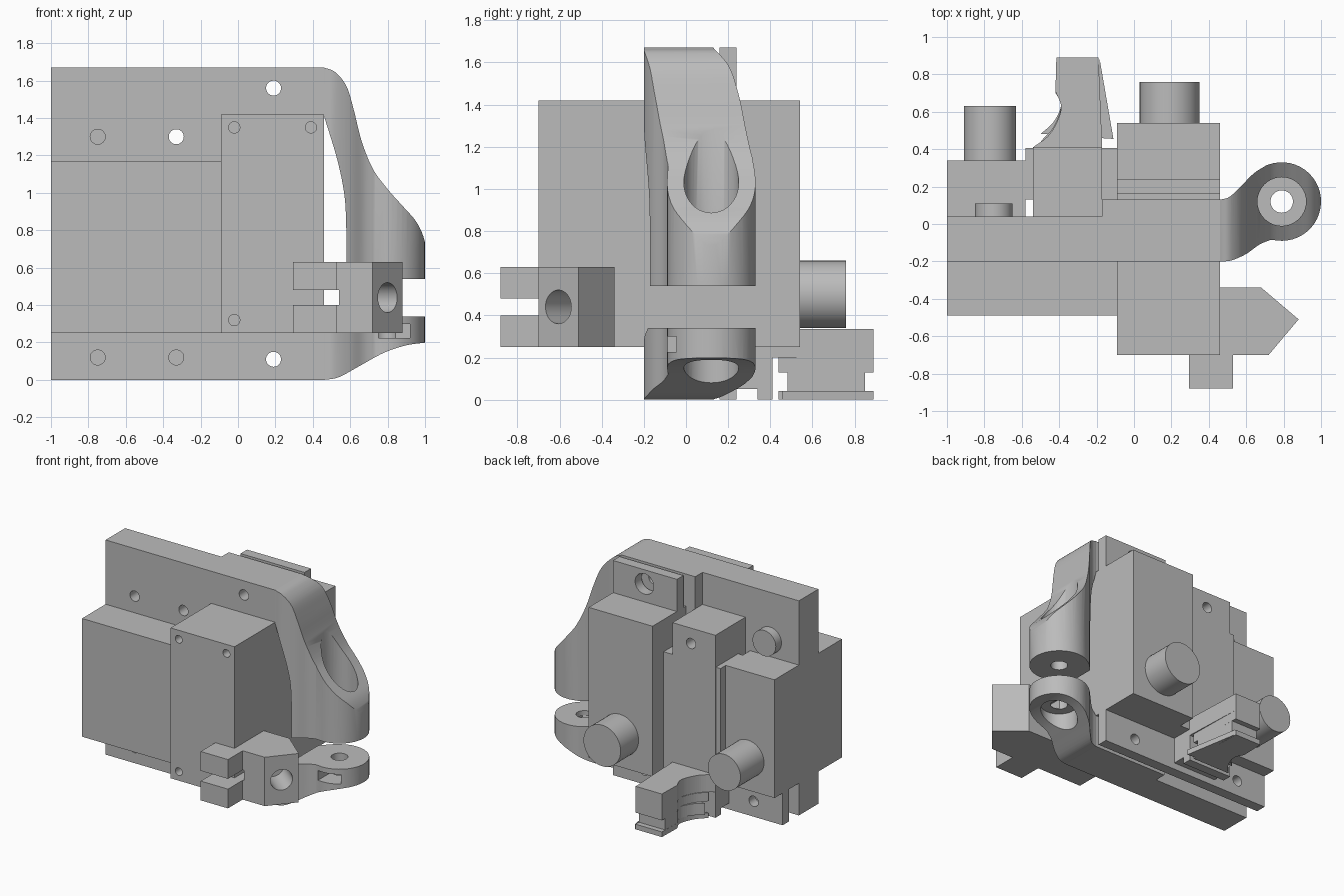
import bpy, bmesh, math
from mathutils import Vector, Matrix

if "Cube" in bpy.data.objects:
    bpy.data.objects.remove(bpy.data.objects["Cube"])

grey = bpy.data.materials.new("plain_grey")
grey.use_nodes = True
tone = (0.5, 0.5, 0.5, 1)
grey.diffuse_color = tone
grey.node_tree.nodes["Principled BSDF"].inputs["Base Color"].default_value = tone


def add(name, bm):
    bmesh.ops.recalc_face_normals(bm, faces=bm.faces)
    mesh = bpy.data.meshes.new(name)
    bm.to_mesh(mesh)
    bm.free()
    mesh.materials.append(grey)
    ob = bpy.data.objects.new(name, mesh)
    bpy.context.scene.collection.objects.link(ob)
    return ob


def box(name, x, y, z):
    bm = bmesh.new()
    bmesh.ops.create_cube(bm, size=1)
    for v in bm.verts:
        v.co = [r[0] + (c + 0.5) * (r[1] - r[0]) for r, c in zip((x, y, z), v.co)]
    return add(name, bm)


def rod(name, start, end, radius):
    a, b = Vector(start), Vector(end)
    turn = (b - a).to_track_quat("Z", "Y").to_matrix().to_4x4()
    bm = bmesh.new()
    bmesh.ops.create_cone(bm, cap_ends=True, segments=40, radius1=radius, radius2=radius,
                          depth=(b - a).length, matrix=Matrix.Translation((a + b) / 2) @ turn)
    return add(name, bm)


def prism(name, outline, low, high, upright=False):
    """Extrude an outline along z, or along y when it is drawn in the front plane."""
    bm = bmesh.new()
    place = (lambda p: (p[0], low, p[1])) if upright else (lambda p: (p[0], p[1], low))
    face = bm.faces.new([bm.verts.new(place(p)) for p in outline])
    new = bmesh.ops.extrude_face_region(bm, geom=[face])["geom"]
    step = (0, high - low, 0) if upright else (0, 0, high - low)
    bmesh.ops.translate(bm, vec=step, verts=[v for v in new if isinstance(v, bmesh.types.BMVert)])
    return add(name, bm)


def smooth_line(points, steps=6):
    """Rounded line passing through the given points."""
    p = [Vector(q) for q in points]
    p = [2 * p[0] - p[1]] + p + [2 * p[-1] - p[-2]]
    out = []
    for a, b, c, d in zip(p, p[1:], p[2:], p[3:]):
        for i in range(steps):
            t = i / steps
            out.append(0.5 * (2 * b + (c - a) * t + (2 * a - 5 * b + 4 * c - d) * t * t
                              + (3 * b - a - 3 * c + d) * t ** 3))
    return out + [p[-2]]


def combine(ob, tools, operation="DIFFERENCE"):
    for tool in tools:
        mod = ob.modifiers.new("cut", "BOOLEAN")
        mod.operation, mod.object, mod.solver = operation, tool, "EXACT"
        bpy.context.view_layer.objects.active = ob
        bpy.ops.object.modifier_apply(modifier=mod.name)
    for tool in tools:
        bpy.data.objects.remove(tool)
    return ob


def holes(spots, y0, y1, r=0.04):
    return [rod("cutter", (x, y0, z), (x, y1, z), r) for x, z in spots]


EDGE, RAIL = 0.46, (0.16, 0.24)
through = [(0.19, 1.56), (0.19, 0.11), (-0.33, 1.30)]
blind = [(-0.75, 1.30), (-0.75, 0.12), (-0.33, 0.12)]

# Main plate, thicker at the arm end
plate = prism("main_plate", [(-1, -0.2), (EDGE, -0.2), (EDGE, 0.13), (-0.17, 0.13),
                             (-0.17, 0.04), (-1, 0.04)], 0, 1.67)
combine(plate, holes(through, -1, 1) + holes(blind, -0.3, -0.1))

# Front blocks
box("front_wide_block", (-1, -0.09), (-0.49, -0.2), (0.25, 1.17))
front = box("front_tall_block", (-0.09, EDGE), (-0.7, -0.2), (0.25, 1.42))
combine(front, holes([(-0.02, 1.35), (0.39, 1.35), (-0.02, 0.32)], -0.8, -0.62, 0.03))

# Rear rails
low_rail = box("lower_rail", (-1, EDGE), RAIL, (0, 0.25))
combine(low_rail, holes([(0.19, 0.11), (-0.33, 0.12), (-0.75, 0.12)], 0, 1))
top_rail = box("upper_rail", (-0.09, EDGE), RAIL, (1.42, 1.67))
combine(top_rail, holes([(0.19, 1.56)], 0.1, 0.3, 0.08))

# Rear blocks
box("rear_side_block", (-1, -0.58), (0.04, 0.34), (0.25, 1.17))
box("rear_tall_block", (-0.09, EDGE), (0.13, 0.54), (0.25, 1.42))
box("rear_shoulder", (-0.58, -0.09), (0.13, 0.405), (0.25, 1.17))
centre = box("rear_centre_block", (-0.54, -0.17), (0.04, 0.41), (0.25, 1.42))
combine(centre, holes([(-0.33, 1.30)], -1, 1))
box("rear_centre_foot", (-0.54, -0.17), (0.34, 0.41), (0, 0.25))
box("rear_centre_step", (-0.54, -0.17), (0.24, 0.34), (0.05, 0.25))

# Knobs
knobs = [rod("rear_knob", (0.19, 0.54, 0.5), (0.19, 0.76, 0.5), 0.16),
         rod("side_knob", (-0.77, 0.34, 0.5), (-0.77, 0.63, 0.5), 0.14),
         rod("screw_head", (-0.75, 0.04, 1.3), (-0.75, 0.11, 1.3), 0.1)]

# Swept arms: plan outline crossed with front outline
plan_low = smooth_line([(EDGE, -0.2), (0.52, -0.195), (0.60, -0.16), (0.67, -0.11), (0.73, -0.085)])
plan_high = smooth_line([(0.71, 0.315), (0.64, 0.27), (0.57, 0.20), (0.51, 0.145), (EDGE, 0.13)])
boss = [(0.79 + 0.21 * math.cos(math.radians(a)), 0.12 + 0.21 * math.sin(math.radians(a)))
        for a in range(-90, 106, 8)]
plan = plan_low + boss + plan_high

outer = smooth_line([(EDGE, 1.67), (0.52, 1.645), (0.58, 1.57), (0.62, 1.44), (0.66, 1.28), (0.72, 1.13),
                     (0.80, 1.02), (0.88, 0.93), (0.95, 0.85), (0.99, 0.77), (1.01, 0.68)])
inner = smooth_line([(0.58, 0.78), (0.57, 0.98), (0.53, 1.18), (EDGE, 1.41)])
upper_arm = prism("upper_arm", plan, 0, 1.67)
combine(upper_arm, [prism("cutter", outer + [(1.01, 0.54), (0.58, 0.54)] + inner, -1, 1, True)],
        "INTERSECT")
combine(upper_arm, [rod("cutter", (0.79, 0.12, 0.72), (0.79, 0.12, 1.6), 0.13),
                    rod("cutter", (0.79, 0.12, 0.4), (0.79, 0.12, 0.8), 0.06)])

under = smooth_line([(EDGE, 0), (0.54, 0.015), (0.66, 0.08), (0.78, 0.145), (0.90, 0.185), (1.01, 0.2)])
lower_arm = prism("lower_arm", plan, -0.01, 1)
combine(lower_arm, [prism("cutter", under + [(1.01, 0.34), (0.56, 0.34), (EDGE, 0.25)], -1, 1, True)],
        "INTERSECT")
combine(lower_arm, [rod("cutter", (0.79, 0.12, 0), (0.79, 0.12, 0.22), 0.13),
                    rod("cutter", (0.79, 0.12, 0.1), (0.79, 0.12, 0.5), 0.06),
                    box("cutter", (0.75, 0.92), (-0.2, 0.15), (0.225, 0.30))])

# Clamp with slotted jaws and an angled bore
clamp = prism("clamp", [(EDGE, -0.34), (0.68, -0.34), (0.88, -0.51), (0.72, -0.7), (0.53, -0.7),
                        (0.53, -0.88), (0.295, -0.88), (0.295, -0.7), (EDGE, -0.7)], 0.25, 0.63)
combine(clamp, [box("cutter", (0.2, 0.54), (-1, -0.3), (0.40, 0.48)),
                rod("cutter", (0.90, -0.69, 0.44), (0.62, -0.455, 0.44), 0.08)])

# Rear lever with a grooved neck and a flared root
flare = smooth_line([(-0.54, 0.41), (-0.46, 0.47), (-0.41, 0.55), (-0.39, 0.63), (-0.42, 0.71)])
prism("lever_root", [(-0.17, 0.41), (-0.19, 0.89), (-0.415, 0.89)] + flare[::-1], 0.2, 0.335)
neck = smooth_line([(-0.5, 0.44), (-0.43, 0.52), (-0.39, 0.63), (-0.42, 0.71)])
body = [(-0.18, 0.44), (-0.19, 0.89), (-0.415, 0.89)] + neck[::-1]
prism("lever_body", body, 0.13, 0.2)
prism("lever_groove", [(x, 0.665 + (y - 0.665) * 0.82) for x, y in body], 0.04, 0.13)
prism("lever_base", body, 0, 0.04)
prism("lever_fin", [(-0.185, 0.89), (-0.185, 0.46), (-0.11, 0.455)], 0, 0.04)

# Smooth the round surfaces
bpy.ops.object.select_all(action="DESELECT")
for ob in knobs + [upper_arm, lower_arm, clamp, plate, front, centre, low_rail, top_rail]:
    ob.select_set(True)
    bpy.context.view_layer.objects.active = ob
bpy.ops.object.shade_smooth_by_angle(angle=math.radians(30))
